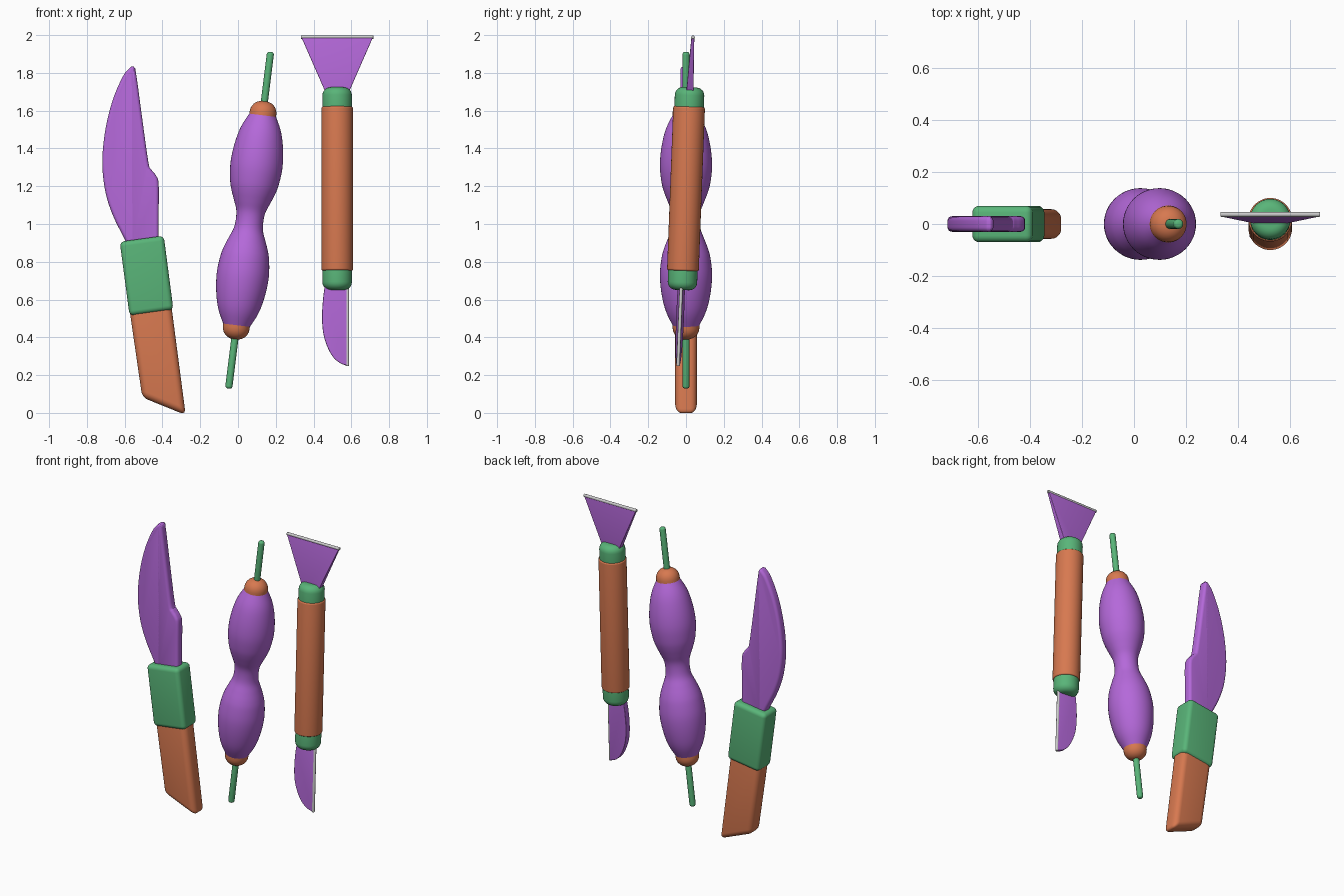
import bpy, bmesh, math
from mathutils import Vector

if "Cube" in bpy.data.objects:
    bpy.data.objects.remove(bpy.data.objects["Cube"])


def material(name, rgb):
    m = bpy.data.materials.new(name)
    m.diffuse_color = (*rgb, 1)
    m.use_nodes = True
    m.node_tree.nodes["Principled BSDF"].inputs["Base Color"].default_value = m.diffuse_color
    return m


PURPLE = material("purple", (0.46, 0.14, 0.70))
ORANGE = material("orange", (0.68, 0.19, 0.08))
GREEN = material("green", (0.10, 0.46, 0.19))


def finish(bm, name, mat, bevel=0, angle=40):
    bmesh.ops.recalc_face_normals(bm, faces=bm.faces)
    me = bpy.data.meshes.new(name)
    bm.to_mesh(me)
    bm.free()
    ob = bpy.data.objects.new(name, me)
    bpy.context.collection.objects.link(ob)
    if mat:
        me.materials.append(mat)
    bpy.ops.object.select_all(action='DESELECT')
    bpy.context.view_layer.objects.active = ob
    ob.select_set(True)
    if bevel:
        mod = ob.modifiers.new("bevel", 'BEVEL')
        mod.width, mod.segments = bevel, 5
        mod.limit_method, mod.angle_limit = 'ANGLE', math.radians(angle)
        mod.use_clamp_overlap = False
        bpy.ops.object.modifier_apply(modifier=mod.name)
    bpy.ops.object.shade_smooth_by_angle(angle=math.radians(35))
    return ob


def smooth(pts, n=4):
    """Open Catmull-Rom curve through the profile points."""
    p = [Vector(q) for q in [pts[0], *pts, pts[-1]]]
    out = []
    for a, b, c, d in zip(p, p[1:], p[2:], p[3:]):
        for i in range(n):
            t = i / n
            out.append(0.5 * (2 * b + (c - a) * t + (2 * a - 5 * b + 4 * c - d) * t * t
                              + (3 * b - a - 3 * c + d) * t ** 3))
    return out + [p[-1]]


def plate(name, pts, half, mat, bevel=0, middle=None):
    """Front-view outline given depth; half and middle may depend on (x, z)."""
    bm = bmesh.new()
    h = half if callable(half) else lambda x, z: half
    mid = middle or (lambda x, z: 0)
    sides = [[bm.verts.new((x, mid(x, z) + s * h(x, z), z)) for x, z in pts] for s in (-1, 1)]
    for s in sides:
        bm.faces.new(s)
    n = len(pts)
    for i in range(n):
        j = (i + 1) % n
        bm.faces.new((sides[0][i], sides[0][j], sides[1][j], sides[1][i]))
    return finish(bm, name, mat, bevel)


def lathe(name, profile, start, axis, mat, steps=48):
    """Turned shape: (radius, distance) pairs along an axis from start."""
    bm = bmesh.new()
    vs = [bm.verts.new((r, 0, t)) for r, t in profile]
    es = [bm.edges.new(e) for e in zip(vs, vs[1:])]
    bmesh.ops.spin(bm, geom=vs + es, axis=(0, 0, 1), cent=(0, 0, 0),
                   angle=math.tau, steps=steps)
    bmesh.ops.remove_doubles(bm, verts=bm.verts, dist=1e-5)
    rot = Vector(axis).to_track_quat('Z', 'Y').to_matrix()
    bmesh.ops.rotate(bm, verts=bm.verts, cent=(0, 0, 0), matrix=rot)
    bmesh.ops.translate(bm, verts=bm.verts, vec=start)
    return finish(bm, name, mat)


def capped(r, t0, t1, round0, round1, n=6):
    """Cylinder profile with rounded ends."""
    def arc(k):
        return [(r - k + k * math.sin(a), k * (1 - math.cos(a)))
                for a in (math.pi / 2 * i / n for i in range(n + 1))]
    return ([(0, t0)] + [(x, t0 + y) for x, y in arc(round0)]
            + [(x, t1 - y) for x, y in reversed(arc(round1))] + [(0, t1)])


# Knife: blade, collar and handle
blade = smooth([(-0.57, 0.86), (-0.60, 0.92), (-0.66, 1.04), (-0.70, 1.16), (-0.718, 1.30),
                (-0.712, 1.43), (-0.69, 1.56), (-0.655, 1.68), (-0.61, 1.78), (-0.58, 1.82),
                (-0.556, 1.834), (-0.541, 1.805), (-0.51, 1.58), (-0.475, 1.33),
                (-0.46, 1.29), (-0.433, 1.255), (-0.42, 1.21), (-0.42, 1.05), (-0.42, 0.86)])
plate("knife_blade", blade, 0.03, PURPLE, 0.018)
plate("knife_collar", [(-0.626, 0.906), (-0.393, 0.938), (-0.342, 0.546), (-0.574, 0.514)],
      0.07, GREEN, 0.026)
plate("knife_handle", [(-0.582, 0.60), (-0.357, 0.60), (-0.277, -0.011), (-0.507, 0.082)],
      0.057, ORANGE, 0.034)

# Double-ended needle tool: waisted grip, then mirrored cap and needle
centre = Vector((0.0615, 0, 1.02))
lean = Vector((0.22, 0, 1.765)).normalized()
half = [(0.073, 0), (0.078, 0.05), (0.097, 0.10), (0.116, 0.15), (0.129, 0.20), (0.138, 0.28),
        (0.134, 0.36), (0.120, 0.44), (0.101, 0.50), (0.071, 0.56)]
grip = [(0, -0.56)] + [tuple(v) for v in smooth([(r, -t) for r, t in half[:0:-1]] + half)] + [(0, 0.56)]
lathe("needle_grip", grip, centre, lean, PURPLE)
for side, s in (("top", 1), ("bottom", -1)):
    lathe("needle_cap_" + side, capped(0.071, 0.53, 0.635, 0.005, 0.062), centre, lean * s, ORANGE)
    lathe("needle_" + side, capped(0.019, 0.58, 0.898, 0.005, 0.014), centre, lean * s, GREEN, 24)

# Scraper tool: handle and mirrored ferrules
centre = Vector((0.525, 0, 1.187))
lean = Vector((0, 0.038, 1)).normalized()
lathe("scraper_handle", capped(0.084, -0.435, 0.435, 0.01, 0.01), centre, lean, ORANGE)
for side, s in (("top", 1), ("bottom", -1)):
    lathe("ferrule_" + side, capped(0.078, 0.40, 0.537, 0.005, 0.042), centre, lean * s, GREEN)

# Scraper head with thin steel edge
plate("scraper_head", [(0.475, 1.67), (0.575, 1.67), (0.713, 1.985), (0.337, 1.985)],
      lambda x, z: 0.020 - 0.012 * (z - 1.67) / 0.315, PURPLE, 0.003,
      lambda x, z: 0.019 + 0.017 * (z - 1.67) / 0.315)
lathe("scraper_edge", capped(0.0095, 0, 0.384, 0.003, 0.003), (0.333, 0.037, 1.989), (1, 0, 0), None, 20)

# Small lower blade, wedge-shaped towards its steel edge
small = smooth([(0.463, 0.69), (0.452, 0.62), (0.445, 0.52), (0.45, 0.43), (0.469, 0.36),
                (0.50, 0.30), (0.54, 0.264), (0.58, 0.25)]) + [(0.58, 0.69)]
plate("small_blade", small, lambda x, z: 0.021 - 0.013 * (x - 0.445) / 0.135, PURPLE, 0.004,
      lambda x, z: 0.04 * (z - 1.187) - 0.004)
lathe("small_blade_edge", capped(0.009, 0, 0.43, 0.003, 0.003), (0.579, -0.042, 0.248),
      (0, 0.04, 1), None, 20)
